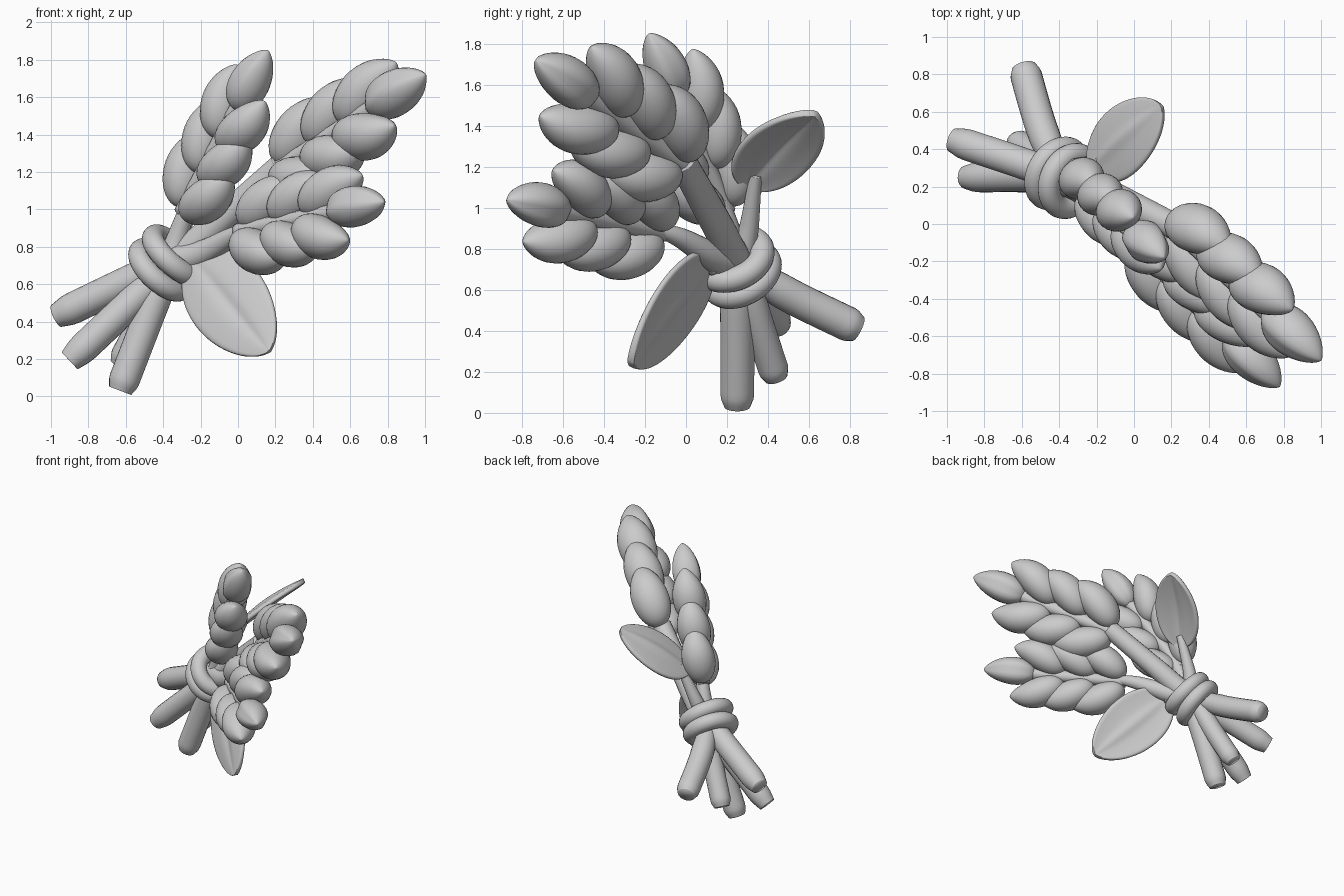
import bpy, bmesh, math
from mathutils import Vector

if "Cube" in bpy.data.objects:
    bpy.data.objects.remove(bpy.data.objects["Cube"])

mat = bpy.data.materials.new("plain_grey")
mat.use_nodes = True
GREY = (0.6, 0.6, 0.6, 1)
mat.diffuse_color = GREY
mat.node_tree.nodes["Principled BSDF"].inputs["Base Color"].default_value = GREY


def finish(name, bm, smooth=True):
    bmesh.ops.remove_doubles(bm, verts=bm.verts, dist=0.0005)
    bmesh.ops.recalc_face_normals(bm, faces=bm.faces)
    for f in bm.faces:
        f.smooth = smooth
    mesh = bpy.data.meshes.new(name)
    bm.to_mesh(mesh)
    bm.free()
    mesh.materials.append(mat)
    ob = bpy.data.objects.new(name, mesh)
    bpy.context.collection.objects.link(ob)
    return ob


def spline(points):
    """Smooth path through the points, as a function of t in 0..1."""
    p = [Vector(q) for q in points]
    p = [2 * p[0] - p[1]] + p + [2 * p[-1] - p[-2]]
    spans = len(p) - 3

    def at(t):
        i = min(int(t * spans), spans - 1)
        u = t * spans - i
        a, b, c, d = p[i:i + 4]
        return 0.5 * (2 * b + (c - a) * u + (2 * a - 5 * b + 4 * c - d) * u * u
                      + (3 * b - a - 3 * c + d) * u ** 3)
    return at


def sweep(name, path, radius, ref, rings=28, sides=20, flat=1.0, crease=0.0):
    """Sweep a round section along a path; ref sets the section's side axis."""
    bm = bmesh.new()
    loops = []
    for i in range(rings + 1):
        t = 0.5 - 0.5 * math.cos(math.pi * i / rings)
        tan = (path(min(t + 0.01, 1)) - path(max(t - 0.01, 0))).normalized()
        side = (ref - tan * ref.dot(tan)).normalized()
        up = tan.cross(side)
        loop = []
        for k in range(sides):
            a = math.tau * k / sides
            r = radius(t) * (1 - crease * max(0, abs(math.cos(a)) - 0.9) * 10)
            loop.append(bm.verts.new(path(t) + r * (side * math.cos(a) + up * flat * math.sin(a))))
        loops.append(loop)
    for a, b in zip(loops, loops[1:]):
        for k in range(sides):
            n = (k + 1) % sides
            bm.faces.new((a[k], a[n], b[n], b[k]))
    bm.faces.new(loops[0])
    bm.faces.new(loops[-1])
    return finish(name, bm)


def stem(name, points, top, bottom):
    """Stalk tapering from its cut bottom end to its top, with rounded ends."""
    def radius(t):
        r = top + (bottom - top) * min(1, t * 1.5)
        return r * min(1, 1 - max(0, t - 0.97) * 8)
    return sweep(name, spline(points), radius, Vector((0.7, 0.7, 0.05)), 40)


def grain(name, base, tip, out, side, width, crease=0.0):
    """Plump seed with a rounded base and a pointed tip."""
    mid = (base + tip) / 2 + out
    def radius(t):
        return width * t ** 0.5 * (1 - t) ** 0.7 / 0.44
    return sweep(name, spline((base, mid, tip)), radius, side, 22, 24, 0.9, crease)


def wheat_head(name, base, tip, up):
    """Two staggered rows of seeds with one seed at the tip."""
    base, tip, up = Vector(base), Vector(tip), Vector(up)
    size = (tip - base).length / 1.2
    d = (tip - base).normalized()
    v = (up - d * up.dot(d)).normalized()
    w = d.cross(v)

    def at(along, across):
        return base + size * (d * along + v * across)
    for row, s in (("upper", 1), ("lower", -1)):
        for i in range(3):
            end = 0.45 + 0.255 * i
            spread = s * (0.24 - 0.015 * i)
            grain(f"{name}_{row}_grain_{i + 1}", at(end - 0.44, s * 0.045), at(end, spread),
                  v * s * size * 0.035, w, 0.138 * size)
    grain(f"{name}_tip_grain", at(0.76, 0), at(1.2, 0), v * 0.01, w, 0.128 * size, 0.12)
    sweep(f"{name}_core", spline((base, at(0.4, 0), at(0.85, 0))),
          lambda t: 0.05 * size, w, 8, 12)


def leaf(name, base, tip, across, width, cup):
    """Rounded pointed blade, folded along its middle vein."""
    base, tip, across = Vector(base), Vector(tip), Vector(across)
    d = tip - base
    across = (across - d * across.dot(d) / d.length_squared).normalized()
    normal = d.normalized().cross(across)
    bm = bmesh.new()
    rows, cols = 24, 12
    grid = []
    for i in range(rows + 1):
        t = 0.5 - 0.5 * math.cos(math.pi * i / rows)
        half = width * t ** 0.5 * (1 - t) ** 0.62 / 0.46
        line = []
        for j in range(cols + 1):
            s = 2 * j / cols - 1
            vein = -0.02 * max(0, 1 - abs(s) * 5) * math.sin(math.pi * t)
            lift = cup * (s * s * half / width - math.sin(math.pi * t)) + vein
            line.append(bm.verts.new(base + d * t + across * half * s + normal * lift))
        grid.append(line)
    for a, b in zip(grid, grid[1:]):
        for j in range(cols):
            bm.faces.new((a[j], a[j + 1], b[j + 1], b[j]))
    ob = finish(name, bm)
    solid = ob.modifiers.new("thickness", "SOLIDIFY")
    solid.thickness = 0.035
    solid.offset = 0
    sub = ob.modifiers.new("soften", "SUBSURF")
    sub.levels = sub.render_levels = 1


def ring(name, centre, axis, major, minor):
    """Cord loop around the bundle."""
    bpy.ops.mesh.primitive_torus_add(
        location=centre, rotation=Vector(axis).to_track_quat("Z", "Y").to_euler(),
        major_radius=major, minor_radius=minor, major_segments=48, minor_segments=20)
    ob = bpy.context.object
    ob.name = name
    ob.data.materials.append(mat)
    bpy.ops.object.shade_smooth()


# Wheat heads
wheat_head("high_head", (0.2, 0, 1.2), (1, -0.73, 1.72), (0.02, 0.6, 0.8))
wheat_head("low_head", (0, -0.1, 0.88), (0.78, -0.87, 1.04), (0.15, 0.42, 0.87))
wheat_head("upright_head", (-0.3, 0.2, 0.98), (0.16, -0.18, 1.85), (-0.45, 0.78, 0.42))

# Stalks, from the top down to the cut end
stem("high_stem", ((0.23, -0.02, 1.23), (0.01, 0.09, 1.03), (-0.2, 0.19, 0.84),
                   (-0.4, 0.25, 0.66), (-0.9, 0.25, 0.19)), 0.07, 0.082)
stem("low_stem", ((0.06, -0.15, 0.9), (-0.04, -0.02, 0.85), (-0.2, 0.13, 0.76),
                  (-0.42, 0.26, 0.69), (-0.97, 0.45, 0.43)), 0.03, 0.085)
stem("upright_stem", ((-0.26, 0.17, 1.04), (-0.32, 0.22, 0.86), (-0.37, 0.24, 0.7),
                      (-0.48, 0.25, 0.42), (-0.63, 0.25, 0.03)), 0.04, 0.083)
stem("back_leaf_stem", ((-0.18, 0.34, 1.16), (-0.29, 0.31, 0.92), (-0.37, 0.28, 0.72),
                        (-0.47, 0.34, 0.48), (-0.63, 0.44, 0.17)), 0.03, 0.075)
stem("front_leaf_stem", ((-0.2, 0.12, 0.7), (-0.32, 0.22, 0.74), (-0.42, 0.34, 0.67),
                         (-0.5, 0.53, 0.56), (-0.59, 0.84, 0.41)), 0.03, 0.085)

# Leaves
leaf("back_leaf", (-0.23, 0.29, 1.1), (0.15, 0.63, 1.46), (0.24, -0.26, 0.22), 0.19, 0.02)
leaf("front_leaf", (-0.24, 0.13, 0.74), (0.17, -0.27, 0.24), (0.38, -0.14, 0.22), 0.225, -0.02)

# Binding cord
AXIS = Vector((0.63, -0.37, 0.68)).normalized()
KNOT = Vector((-0.375, 0.25, 0.715))
for label, offset, tilt in (("upper", 0.055, 0.08), ("lower", -0.055, -0.04)):
    ring(f"{label}_binding", KNOT + AXIS * offset, AXIS + Vector((0, tilt, 0)), 0.15, 0.06)
